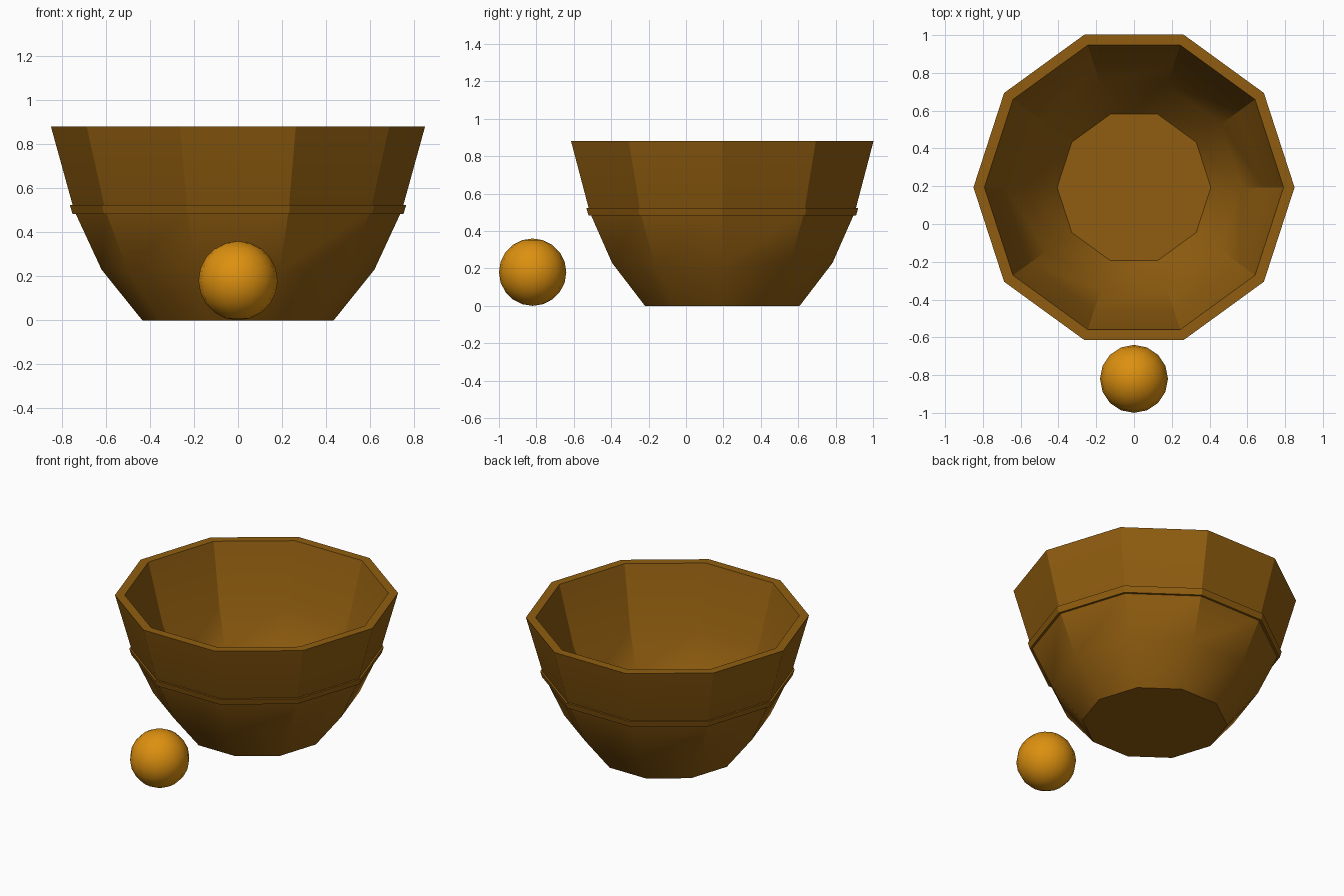
import bpy, bmesh, math

if "Cube" in bpy.data.objects:
    bpy.data.objects.remove(bpy.data.objects["Cube"])

SIDES = 10
CENTRE_Y = 0.194


def material(name, color):
    m = bpy.data.materials.new(name)
    m.diffuse_color = (*color, 1)
    m.use_nodes = True
    m.node_tree.nodes["Principled BSDF"].inputs["Base Color"].default_value = m.diffuse_color
    return m


def lathe(name, profile, mat, closed=False):
    """Ten-sided revolve of (radius, z) points; open profiles get end caps."""
    bm = bmesh.new()
    rings = []
    for r, z in profile:
        rings.append([bm.verts.new((r * math.cos(2 * math.pi * i / SIDES),
                                    r * math.sin(2 * math.pi * i / SIDES), z))
                      for i in range(SIDES)])
    pairs = list(zip(rings, rings[1:]))
    if closed:
        pairs.append((rings[-1], rings[0]))
    for a, b in pairs:
        for i in range(SIDES):
            j = (i + 1) % SIDES
            bm.faces.new((a[i], a[j], b[j], b[i]))
    if not closed:
        bm.faces.new(rings[0])
        bm.faces.new(rings[-1])
    bmesh.ops.recalc_face_normals(bm, faces=bm.faces)
    mesh = bpy.data.meshes.new(name)
    bm.to_mesh(mesh)
    bm.free()
    ob = bpy.data.objects.new(name, mesh)
    bpy.context.collection.objects.link(ob)
    ob.location.y = CENTRE_Y
    mesh.materials.append(mat)
    smooth(ob)
    return ob


def smooth(ob):
    bpy.ops.object.select_all(action='DESELECT')
    ob.select_set(True)
    bpy.context.view_layer.objects.active = ob
    bpy.ops.object.shade_smooth_by_angle(angle=math.radians(30))


wood = material("wood", (0.28, 0.11, 0.005))
orange = material("orange", (0.72, 0.28, 0.005))

# Bowl: outer wall, rim, inner wall and floor
lathe("bowl", [(0.435, 0), (0.62, 0.23), (0.745, 0.5), (0.85, 0.88),
               (0.792, 0.88), (0.69, 0.5), (0.57, 0.25), (0.407, 0.05)], wood)

# Raised band around the bowl
lathe("band", [(0.72, 0.483), (0.752, 0.483), (0.764, 0.523), (0.72, 0.523)],
      wood, closed=True)

# Ball in front of the bowl
bpy.ops.mesh.primitive_uv_sphere_add(segments=16, ring_count=10, radius=0.18,
                                     location=(0, -0.82, 0.18))
ball = bpy.context.object
ball.name = "ball"
ball.data.materials.append(orange)
smooth(ball)
